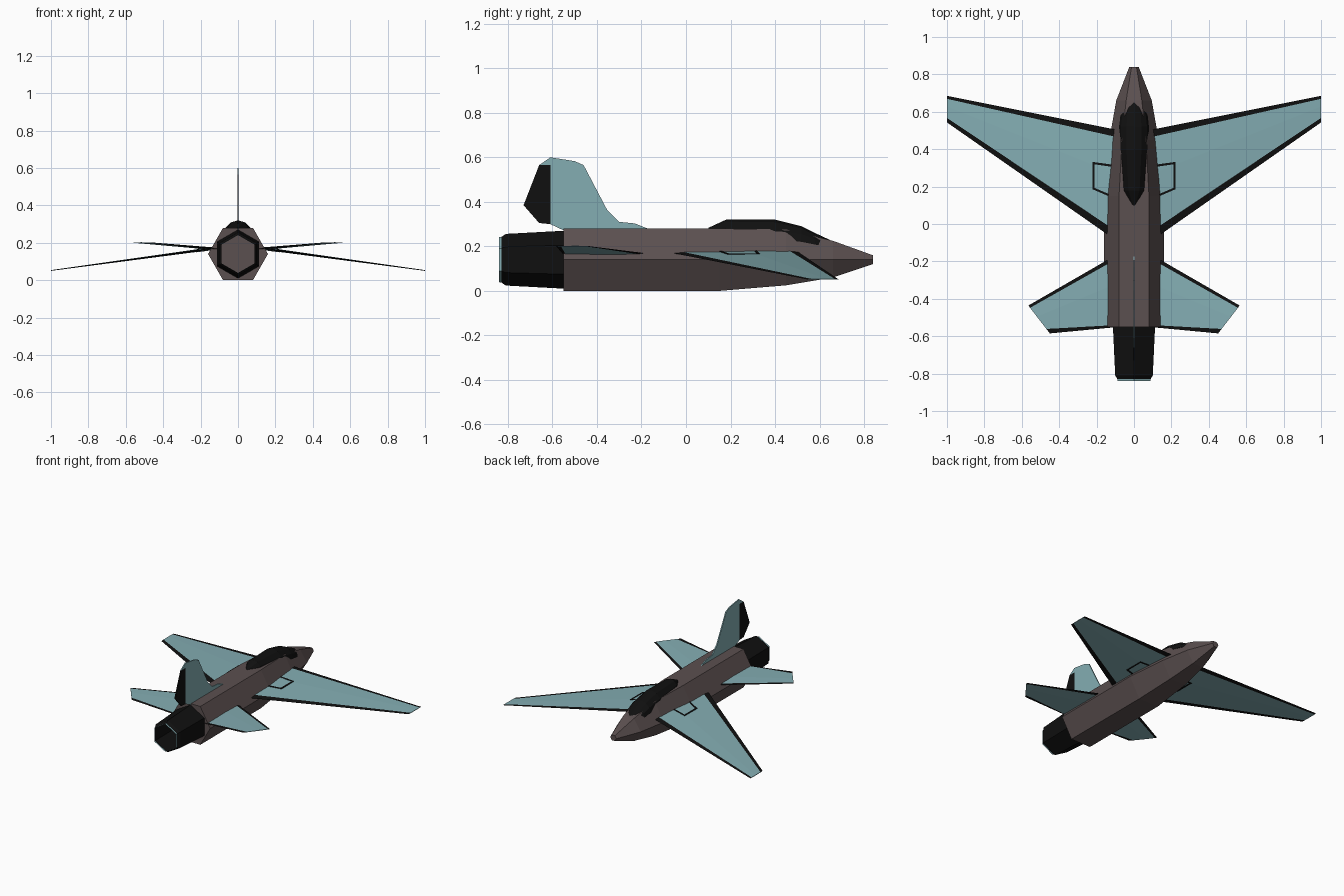
import bpy
from math import cos, sin, pi
from mathutils import Vector

if "Cube" in bpy.data.objects:
    bpy.data.objects.remove(bpy.data.objects["Cube"])


def mat(name, rgb):
    m = bpy.data.materials.new(name)
    m.diffuse_color = (*rgb, 1)
    m.use_nodes = True
    m.node_tree.nodes["Principled BSDF"].inputs["Base Color"].default_value = m.diffuse_color
    return m


BROWN = mat("hull_brown", (0.105, 0.08, 0.08))
TEAL = mat("wing_teal", (0.23, 0.42, 0.45))
BLACK = mat("trim_black", (0.005, 0.005, 0.005))


def build(name, verts, faces, mats, ids=None, mirror=False):
    me = bpy.data.meshes.new(name)
    me.from_pydata([tuple(v) for v in verts], [], faces)
    for m in mats:
        me.materials.append(m)
    if ids:
        for p, i in zip(me.polygons, ids):
            p.material_index = i
    ob = bpy.data.objects.new(name, me)
    bpy.context.collection.objects.link(ob)
    # consistent outward normals
    import bmesh
    bm = bmesh.new()
    bm.from_mesh(me)
    bmesh.ops.recalc_face_normals(bm, faces=bm.faces)
    bm.to_mesh(me)
    bm.free()
    if mirror:
        ob.modifiers.new("mirror", 'MIRROR').use_mirror_merge = False
    return ob


def loft(name, rings, mats, seg_ids=None, caps=True, mirror=False):
    """Skin closed rings; seg_ids gives the material of each ring segment."""
    n = len(rings[0])
    seg_ids = seg_ids or [0] * n
    verts = [v for r in rings for v in r]
    faces, ids = [], []
    for k in range(len(rings) - 1):
        for i in range(n):
            j = (i + 1) % n
            faces.append((k*n + i, k*n + j, (k+1)*n + j, (k+1)*n + i))
            ids.append(seg_ids[i])
    if caps:
        faces += [tuple(range(n)), tuple(range(len(verts) - n, len(verts)))]
        ids += [0, 0]
    return build(name, verts, faces, mats, ids, mirror)


def prism(name, pts, offset, m, mirror=False):
    """Thicken a flat outline by +-offset."""
    o = Vector(offset)
    return loft(name, [[Vector(p) - o for p in pts], [Vector(p) + o for p in pts]],
                [m], mirror=mirror)


# Fuselage: hexagonal stations (y, side half width, top half width, top, bottom)
def hull_ring(y, w, t, top, bot):
    return [(w, y, .14), (t, y, top), (-t, y, top), (-w, y, .14), (-t, y, bot), (t, y, bot)]


loft("fuselage", [hull_ring(*s) for s in (
    (-.55, .16, .08, .28, 0), (.15, .16, .08, .28, 0), (.45, .132, .064, .276, .025),
    (.66, .095, .042, .225, .06), (.84, .025, .013, .16, .12))], [BROWN])


# Canopy: half-ellipse stations (y, half width, base, top)
def canopy_ring(y, w, base, top):
    return [(w*cos(a*pi/6), y, base + (top - base)*sin(a*pi/6)) for a in range(7)]


loft("canopy", [canopy_ring(*s) for s in (
    (.10, .012, .26, .283), (.18, .06, .255, .32), (.40, .08, .235, .32),
    (.52, .08, .22, .29), (.58, .073, .208, .26), (.655, .04, .195, .225))], [BLACK])


# Engine nozzle: open hexagonal tube with a thin rim
def hex_ring(y, r):
    return [(r*sin(i*pi/3), y, .14 + r*cos(i*pi/3)) for i in range(6)]


loft("engine_nozzle", [hex_ring(-.55, .13), hex_ring(-.81, .116), hex_ring(-.83, .102)],
     [BLACK], caps=False)
loft("nozzle_rim", [hex_ring(-.83, .102), hex_ring(-.84, .101)], [TEAL], caps=False)


# Wings and tailplanes: thin sections with black leading and trailing strips
def wing_ring(lead, trail, band_l, band_t, half):
    a, b = Vector(lead), Vector(trail)
    up = Vector((0, 0, half))
    p, m, q = a.lerp(b, band_l), a.lerp(b, .4), a.lerp(b, 1 - band_t)
    return [a, p + up*.6, m + up, q + up*.6, b, q - up*.6, m - up, p - up*.6]


STRIPS = [1, 0, 0, 1, 1, 0, 0, 1]
loft("wing", [wing_ring((.09, .503, .176), (.09, -.092, .176), .065, .085, .008),
              wing_ring((1, .685, .052), (1, .543, .052), .11, .17, .002)],
     [TEAL, BLACK], STRIPS, mirror=True)
loft("tailplane", [wing_ring((.1, -.168, .166), (.1, -.552, .166), .06, .03, .007),
                   wing_ring((.565, -.436, .201), (.45, -.585, .201), .08, .16, .002)],
     [TEAL, BLACK], STRIPS, mirror=True)

# Panel outline on each wing root
outline = [(.12, .318), (.222, .332), (.222, .186), (.12, .142),
           (.12, .154), (.211, .193), (.211, .319), (.12, .306)]
prism("wing_panel_outline", [(x, y, .176 - .136*(x - .09)) for x, y in outline],
      (0, 0, .009), BLACK, mirror=True)

# Tail fin and rudder
fin = [(-.16, .275), (-.23, .303), (-.30, .31), (-.355, .365), (-.46, .565), (-.50, .583),
       (-.61, .60), (-.66, .565), (-.61, .565), (-.61, .30), (-.55, .272)]
rudder = [(-.61, .565), (-.66, .565), (-.73, .385), (-.66, .305), (-.61, .30)]
prism("tail_fin", [(0, y, z) for y, z in fin], (.004, 0, 0), TEAL)
prism("rudder", [(0, y, z) for y, z in rudder], (.004, 0, 0), BLACK)
